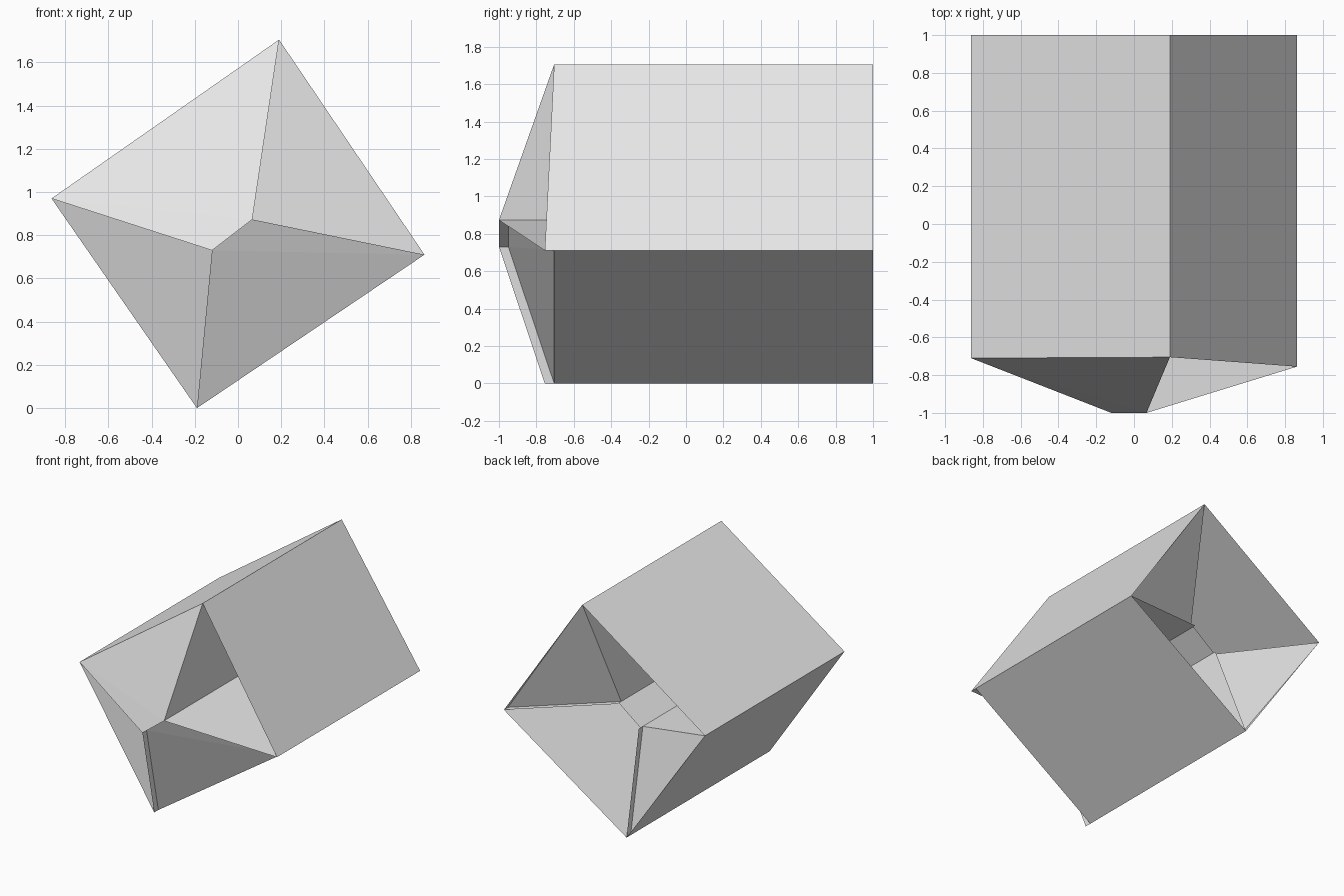
import bpy

if "Cube" in bpy.data.objects:
    bpy.data.objects.remove(bpy.data.objects["Cube"])

# one flat colour
grey = bpy.data.materials.new("light_grey")
grey.diffuse_color = (0.8, 0.8, 0.8, 1)
grey.use_nodes = True
grey.node_tree.nodes["Principled BSDF"].inputs["Base Color"].default_value = grey.diffuse_color

# cross-section points (x, z): four tube corners and the two ends of the centre web
SECTION = {
    "top": (0.19, 1.705), "right": (0.863, 0.71),
    "bottom": (-0.19, 0.0), "left": (-0.863, 0.97),
    "web_a": (-0.12, 0.73), "web_b": (0.066, 0.873),
}


def sheet(name, *corners):
    """Flat sheet through section points, each given as (point name, y)."""
    verts = [(SECTION[k][0], y, SECTION[k][1]) for k, y in corners]
    faces = [tuple(range(len(verts)))]
    if len(verts) == 4:
        faces = [(0, 1, 2), (0, 2, 3)] if "flap" in name else faces
    mesh = bpy.data.meshes.new(name)
    mesh.from_pydata(verts, [], faces)
    mesh.materials.append(grey)
    obj = bpy.data.objects.new(name, mesh)
    bpy.context.collection.objects.link(obj)


def long_sheet(name, a, a_front, a_back, b, b_front, b_back):
    """Lengthwise sheet between two section points."""
    sheet(name, (a, a_front), (a, a_back), (b, b_back), (b, b_front))


# outer walls of the square tube
long_sheet("upper_wall", "left", -0.71, 1, "top", -0.705, 1)
long_sheet("right_wall", "top", -0.705, 1, "right", -0.755, 1)
long_sheet("lower_wall", "right", -0.705, 1, "bottom", -0.705, 1)
long_sheet("left_wall", "bottom", -0.755, 1, "left", -0.71, 1)

# inner dividers running the whole length
long_sheet("top_divider", "top", -0.705, 1, "web_b", -1, 0.70)
long_sheet("right_divider", "right", -0.755, 1, "web_b", -1, 0.75)
long_sheet("left_divider", "left", -0.71, 1, "web_a", -1, 0.70)
long_sheet("bottom_divider", "bottom", -0.755, 1, "web_a", -1, 0.75)
long_sheet("centre_web", "web_a", -1, 0.73, "web_b", -1, 0.73)

# front flaps closing the upper and lower channels
sheet("upper_flap", ("left", -0.71), ("top", -0.705), ("web_b", -1), ("web_a", -1))
sheet("lower_flap", ("right", -0.705), ("bottom", -0.705), ("web_a", -0.95), ("web_b", -0.95))

# back caps closing the side channels
sheet("right_cap", ("top", 1), ("right", 0.95), ("web_b", 0.70))
sheet("left_cap", ("bottom", 0.95), ("left", 1), ("web_a", 0.70))
